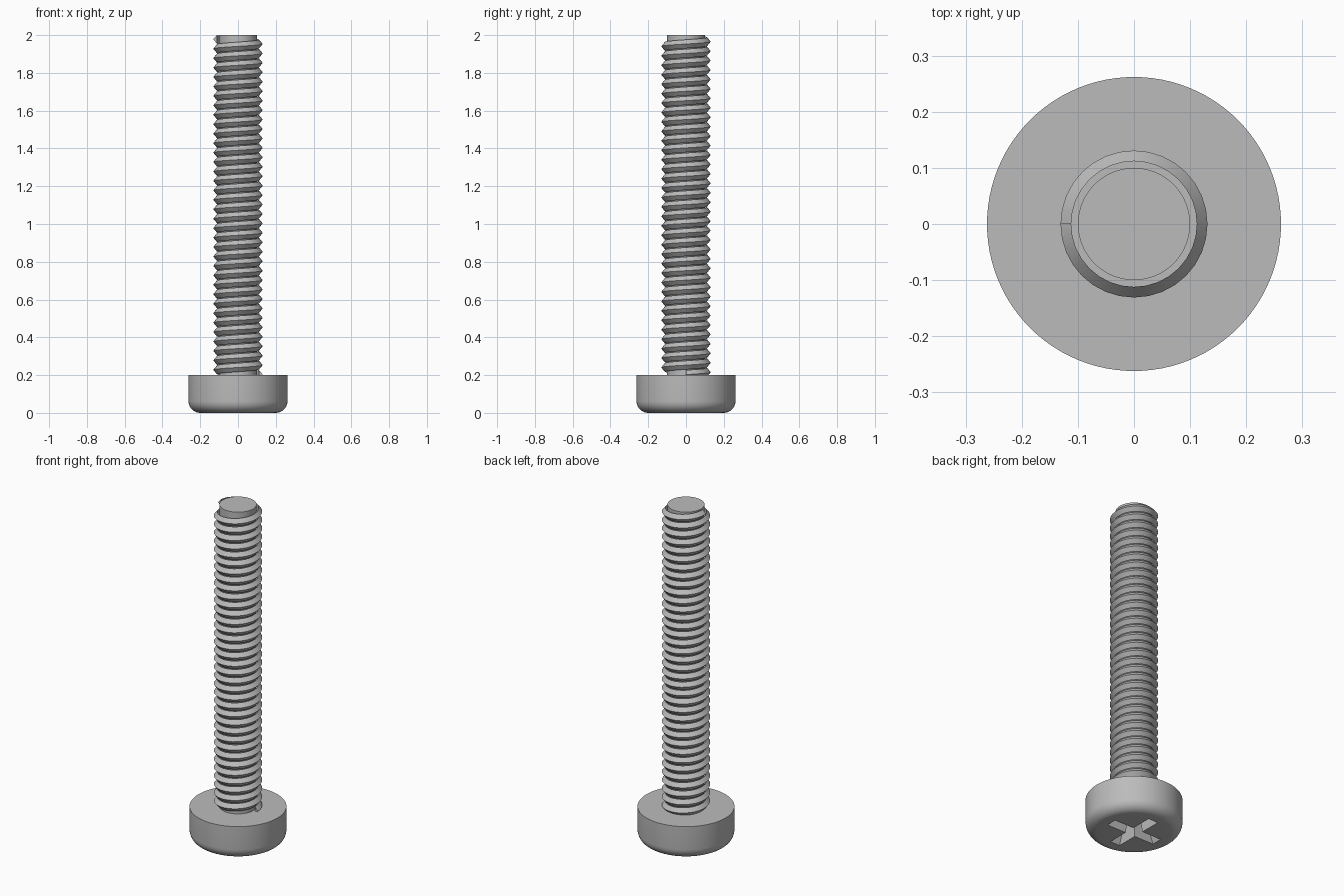
import bpy, bmesh, math

if "Cube" in bpy.data.objects:
    bpy.data.objects.remove(bpy.data.objects["Cube"], do_unlink=True)

steel = bpy.data.materials.new("grey_steel")
steel.use_nodes = True
grey = (0.5, 0.5, 0.5, 1)
steel.diffuse_color = grey
steel.node_tree.nodes["Principled BSDF"].inputs["Base Color"].default_value = grey

HEAD_TOP, TIP = 0.2, 2.0
SHAFT_R, ROOT_R, CREST_R = 0.1, 0.112, 0.131
PITCH, TURNS, STEPS = 0.05, 35.5, 32


def finish(name, bm, smooth=None):
    """Turn a bmesh into a named steel object."""
    bmesh.ops.recalc_face_normals(bm, faces=bm.faces[:])
    mesh = bpy.data.meshes.new(name)
    bm.to_mesh(mesh)
    bm.free()
    mesh.materials.append(steel)
    obj = bpy.data.objects.new(name, mesh)
    bpy.context.collection.objects.link(obj)
    if smooth:
        bpy.ops.object.select_all(action='DESELECT')
        obj.select_set(True)
        bpy.context.view_layer.objects.active = obj
        bpy.ops.object.shade_smooth_by_angle(angle=math.radians(smooth))
    return obj


def lathe(name, profile, sides):
    """Stack rings of (radius, height) and cap both ends."""
    bm = bmesh.new()
    rings = [[bm.verts.new((r * math.cos(a), r * math.sin(a), z))
              for a in (math.tau * i / sides for i in range(sides))]
             for r, z in profile]
    for low, high in zip(rings, rings[1:]):
        for i in range(sides):
            j = (i + 1) % sides
            bm.faces.new((low[i], low[j], high[j], high[i]))
    bm.faces.new(rings[0])
    bm.faces.new(rings[-1])
    return finish(name, bm, 35)


# Pan head: flat underside, rounded rim, straight wall
RIM, HEAD_R = 0.062, 0.262
rim = [(HEAD_R - RIM + RIM * math.sin(a), RIM - RIM * math.cos(a))
       for a in (math.pi / 2 * i / 8 for i in range(9))]
head = lathe("head", rim + [(HEAD_R, HEAD_TOP)], 96)

# Cross-shaped drive recess, tapering inward
ARM, HALF, DEPTH = 0.16, 0.032, 0.13
bm = bmesh.new()
outline = []
for k in range(4):
    c, s = round(math.cos(k * math.pi / 2)), round(math.sin(k * math.pi / 2))
    for x, y in ((ARM, -HALF), (ARM, HALF), (HALF, HALF)):
        outline.append((c * x - s * y, s * x + c * y))
layers = [[bm.verts.new((x * f, y * f, z)) for x, y in outline]
          for f, z in ((1.05, -0.015), (0.6, DEPTH))]
for i in range(len(outline)):
    j = (i + 1) % len(outline)
    bm.faces.new((layers[0][i], layers[0][j], layers[1][j], layers[1][i]))
for layer in layers:
    bm.faces.new(layer)
cutter = finish("recess_cutter", bm)
cutter.hide_render = True
cutter.hide_viewport = True
cut = head.modifiers.new("drive_recess", 'BOOLEAN')
cut.operation = 'DIFFERENCE'
cut.solver = 'EXACT'
cut.object = cutter

# Plain core of the screw
lathe("shaft", [(SHAFT_R, HEAD_TOP - 0.02), (SHAFT_R, TIP)], 64)

# Right-handed triangular thread wound around the core
bm = bmesh.new()
previous = None
count = int(TURNS * STEPS)
for i in range(count + 1):
    a = math.tau * i / STEPS
    z = HEAD_TOP + 0.003 + PITCH * i / STEPS
    ring = [bm.verts.new((r * math.cos(a), r * math.sin(a), min(z + dz, TIP)))
            for r, dz in ((ROOT_R, -0.023), (CREST_R, 0), (ROOT_R, 0.023))]
    if previous:
        for k in range(3):
            m = (k + 1) % 3
            bm.faces.new((previous[k], previous[m], ring[m], ring[k]))
    else:
        bm.faces.new(ring)
    previous = ring
bm.faces.new(previous)
finish("thread", bm, 30)
